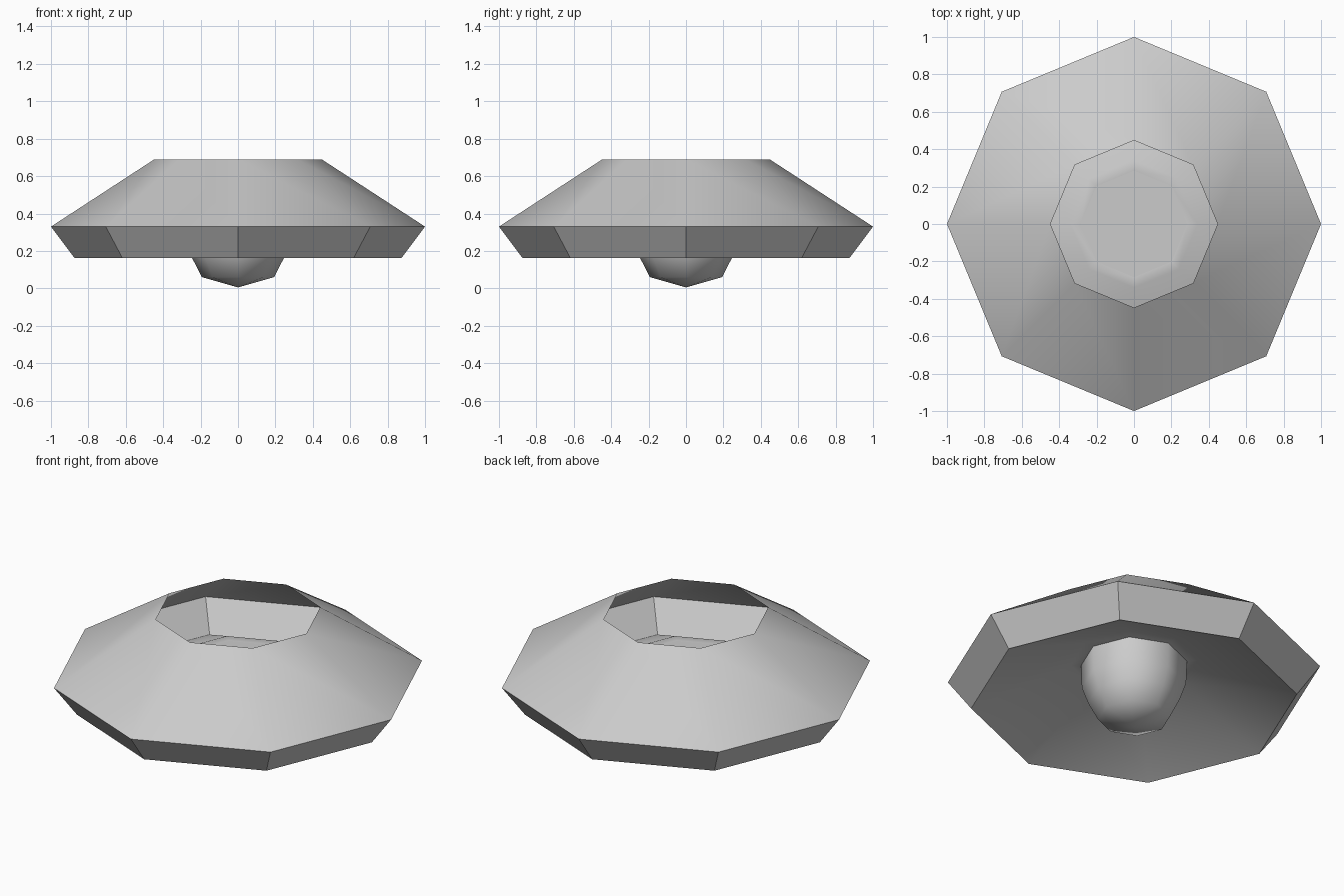
import bpy, bmesh, math

if "Cube" in bpy.data.objects:
    bpy.data.objects.remove(bpy.data.objects["Cube"])

SIDES = 8


def lathe(name, profile, angle, cap_top=False):
    """Spin (radius, z) points into an eight-sided surface with corners on the axes."""
    bm = bmesh.new()
    rings = []
    for r, z in profile:
        if r == 0:
            rings.append([bm.verts.new((0, 0, z))] * SIDES)
        else:
            rings.append([bm.verts.new((r * math.cos(math.tau * i / SIDES),
                                        r * math.sin(math.tau * i / SIDES), z))
                          for i in range(SIDES)])
    for a, b in zip(rings, rings[1:]):
        for i in range(SIDES):
            j = (i + 1) % SIDES
            bm.faces.new(list(dict.fromkeys((a[i], a[j], b[j], b[i]))))
    if cap_top:
        bm.faces.new(rings[-1])
    bmesh.ops.recalc_face_normals(bm, faces=bm.faces)
    mesh = bpy.data.meshes.new(name)
    bm.to_mesh(mesh)
    bm.free()
    obj = bpy.data.objects.new(name, mesh)
    bpy.context.collection.objects.link(obj)
    bpy.ops.object.select_all(action='DESELECT')
    obj.select_set(True)
    bpy.context.view_layer.objects.active = obj
    bpy.ops.object.shade_smooth_by_angle(angle=math.radians(angle))
    return obj


# Faceted shade: open top rim, wide waist, lower rim, inner reflector cone
lathe("lamp_shade", [(0.447, 0.69), (1.0, 0.33), (0.875, 0.163),
                     (0.34, 0.40), (0.285, 0.397)], 30)

# Rounded bulb hanging through the reflector, closed by a flat top
lathe("bulb", [(0, 0.005), (0.193, 0.06), (0.246, 0.163),
               (0.28, 0.26), (0.285, 0.397)], 60, cap_top=True)
